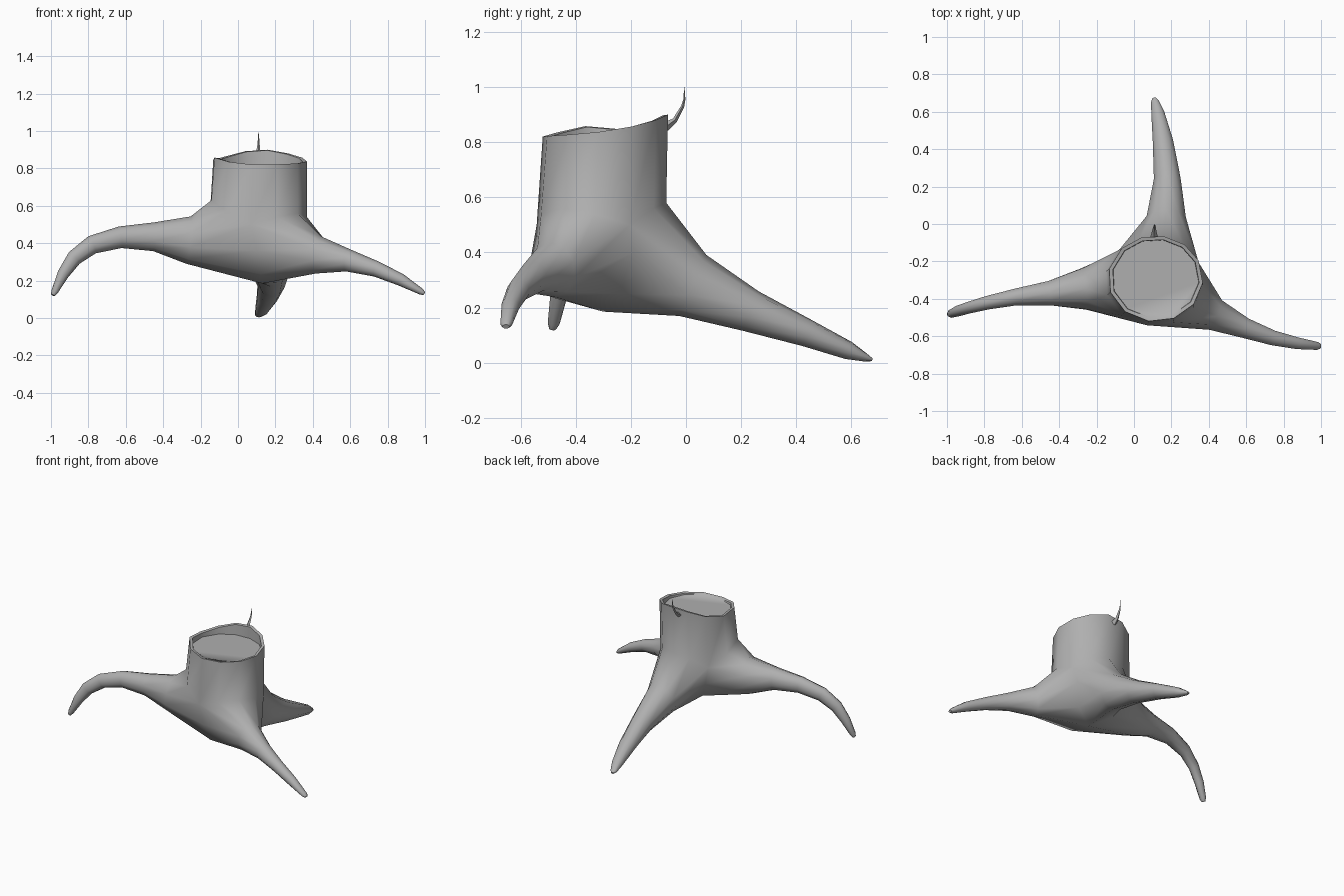
import bpy, bmesh, math
from mathutils import Vector

if "Cube" in bpy.data.objects:
    bpy.data.objects.remove(bpy.data.objects["Cube"])

UP = Vector((0, 0, 1))
GREY = bpy.data.materials.new("dark_grey_bark")
GREY.diffuse_color = (.43, .43, .43, 1)
GREY.use_nodes = True
GREY.node_tree.nodes["Principled BSDF"].inputs["Base Color"].default_value = GREY.diffuse_color


def section(c, tangent, w, h, n, phase):
    # elliptical cross-section perpendicular to the path
    right = tangent.cross(UP).normalized()
    up = right.cross(tangent).normalized()
    angs = [math.radians(phase) + math.tau * i / n for i in range(n)]
    return [c + right * (w * math.cos(a)) + up * (h * math.sin(a)) for a in angs]


def bridge(bm, a, b):
    n = len(a)
    for i in range(n):
        bm.faces.new((a[i], a[(i + 1) % n], b[(i + 1) % n], b[i]))


def loft(bm, start, path, phase, n):
    # run rings along a path of (x, y, z, half width, half height)
    pts = [Vector(p[:3]) for p in path]
    prev = start
    for i, p in enumerate(path):
        t = (pts[min(i + 1, len(pts) - 1)] - pts[max(i - 1, 0)]).normalized()
        ring = [bm.verts.new(v) for v in section(pts[i], t, p[3], p[4], n, phase)]
        if prev:
            bridge(bm, prev, ring)
        else:
            bm.faces.new(ring)
        prev = ring
    bm.faces.new(prev)


def finish(bm, name, angle):
    bmesh.ops.recalc_face_normals(bm, faces=bm.faces)
    me = bpy.data.meshes.new(name)
    bm.to_mesh(me)
    bm.free()
    me.materials.append(GREY)
    ob = bpy.data.objects.new(name, me)
    bpy.context.collection.objects.link(ob)
    bpy.ops.object.select_all(action='DESELECT')
    ob.select_set(True)
    bpy.context.view_layer.objects.active = ob
    bpy.ops.object.shade_smooth_by_angle(angle=math.radians(angle))


# root centre lines: back, left, right, each ending in a rounded tip
ROOTS = [
    [(.172, .025, .28, .11, .121), (.178, .235, .187, .075, .077), (.155, .44, .107, .057, .05),
     (.128, .59, .044, .037, .033), (.112, .655, .017, .022, .014), (.108, .674, .011, .01, .006)],
    [(-.265, -.347, .417, .117, .127), (-.45, -.37, .435, .069, .077), (-.63, -.39, .432, .047, .058),
     (-.78, -.42, .392, .038, .05), (-.875, -.445, .322, .033, .043), (-.935, -.463, .235, .03, .033),
     (-.98, -.48, .142, .022, .019), (-.989, -.484, .122, .013, .011)],
    [(.432, -.485, .337, .09, .1), (.59, -.555, .308, .057, .06), (.74, -.608, .262, .042, .042),
     (.87, -.637, .205, .033, .033), (.98, -.652, .141, .022, .017), (.996, -.653, .131, .013, .009)],
]
VALLEY_ANGLES = [25, 135, 262, 385]
VALLEYS = [[(.312, -.19, .4), (.26, -.24, .25)], [(-.055, -.135, .38), (.01, -.2, .255)],
           [(.1, -.535, .36), (.12, -.48, .235)]]
RIM_Z = [.857, .88, .9, .892, .865, .847, .858, .835, .82, .822, .827, .837]

# trunk: twelve sides spread between the valleys separating the roots
bm = bmesh.new()
angles = [math.radians(VALLEY_ANGLES[k] + (VALLEY_ANGLES[k + 1] - VALLEY_ANGLES[k]) * j / 4)
          for k in range(3) for j in range(4)]


def trunk_ring(x, y, rx, ry, heights):
    return [bm.verts.new((x + rx * math.cos(a), y + ry * math.sin(a), z))
            for a, z in zip(angles, heights)]


base = trunk_ring(.107, -.306, .263, .238, [.5, .56, .58, .56, .5, .58, .63, .57, .5, .54, .56, .54])
rim = trunk_ring(.115, -.292, .254, .23, RIM_Z)
lip = trunk_ring(.115, -.292, .234, .211, [z - .003 for z in RIM_Z])
floor = trunk_ring(.115, -.292, .232, .209, [.816] * 12)
for a, b in ((base, rim), (rim, lip), (lip, floor)):
    bridge(bm, a, b)
bm.faces.new(floor)

# roots grow out of the openings under the trunk
mids = [[bm.verts.new(p) for p in v] for v in VALLEYS]
bottom = bm.verts.new((.13, -.3, .185))
for k, path in enumerate(ROOTS):
    top = [base[(4 * k + j) % 12] for j in range(5)]
    opening = top + mids[(k + 1) % 3] + [bottom] + mids[k][::-1]
    loft(bm, opening, path, 18, 10)
finish(bm, "tree_stump", 60)

# splinter standing up from the back rim
bm = bmesh.new()
loft(bm, None, [(.108, -.075, .855, .022, .017), (.108, -.04, .88, .012, .009),
                (.11, -.012, .93, .006, .006), (.11, -.006, .955, .004, .004),
                (.11, -.006, 1.005, .001, .001)], 0, 4)
finish(bm, "bark_splinter", 50)
